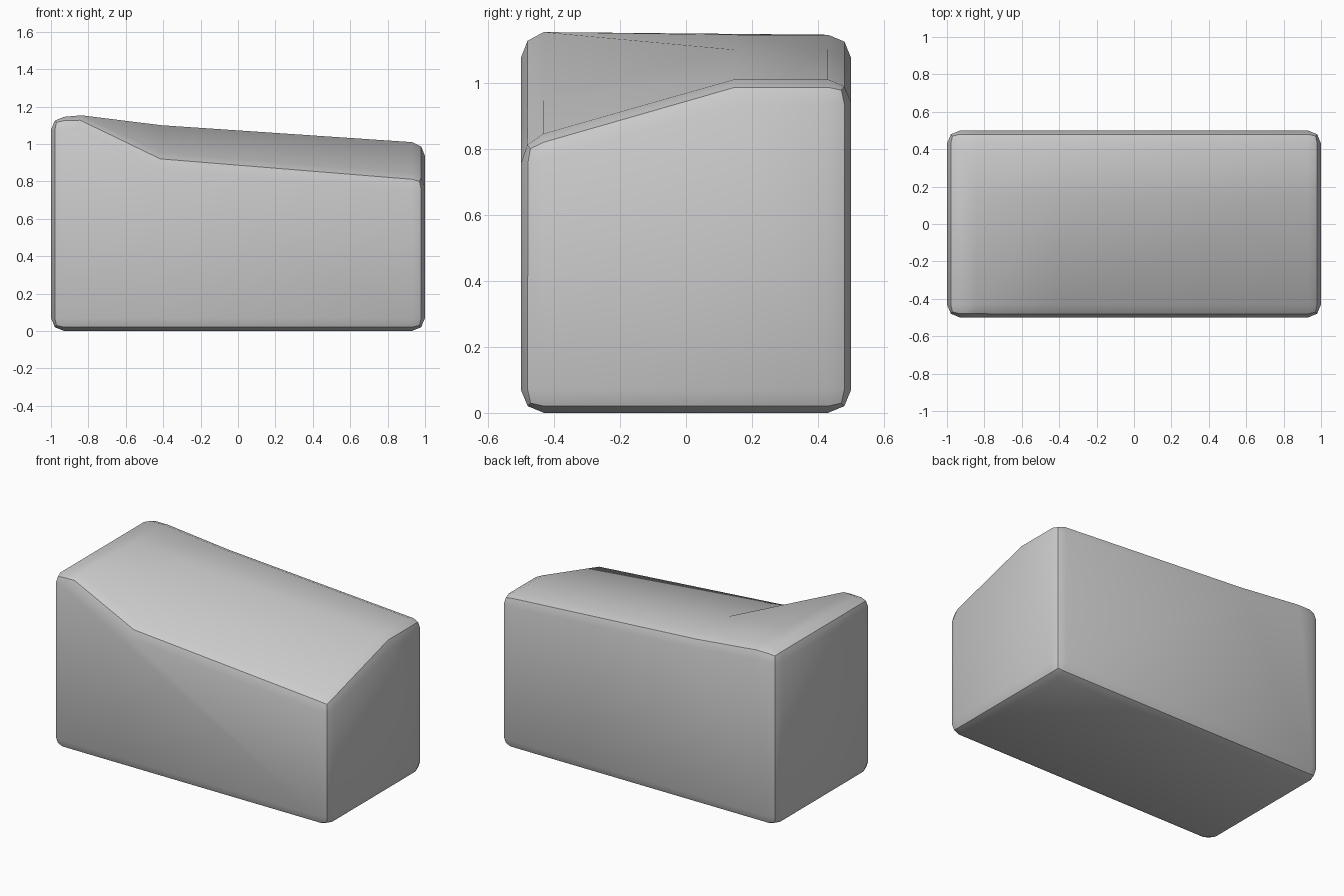
import bpy
import bmesh
import math

cube = bpy.data.objects.get("Cube")
if cube:
    bpy.data.objects.remove(cube)

# Stone colour
stone = bpy.data.materials.new("light_grey")
stone.use_nodes = True
colour = (0.6, 0.6, 0.6, 1)
stone.diffuse_color = colour
stone.node_tree.nodes["Principled BSDF"].inputs["Base Color"].default_value = colour

# Top surface: heights along x for each row in y
columns = [-1, -0.84, -0.41, 1]
rows = {
    -0.5: [1.145, 1.145, 0.935, 0.82],
    0.145: [1.145, 1.145, 1.10, 1.005],
    0.5: [1.145, 1.145, 1.10, 1.005],
}

bm = bmesh.new()
top = [[bm.verts.new((x, y, z)) for x, z in zip(columns, heights)]
       for y, heights in rows.items()]
for front, back in zip(top, top[1:]):
    for i in range(len(columns) - 1):
        bm.faces.new((front[i], front[i + 1], back[i + 1], back[i]))

# Walls and base: drop the outline straight down
outline = (top[0] + [row[-1] for row in top[1:]]
           + top[-1][-2::-1] + [row[0] for row in top[-2:0:-1]])
base = [bm.verts.new((v.co.x, v.co.y, 0)) for v in outline]
for i in range(len(outline)):
    j = (i + 1) % len(outline)
    bm.faces.new((outline[j], outline[i], base[i], base[j]))
bm.faces.new(base[::-1])
bmesh.ops.recalc_face_normals(bm, faces=bm.faces)

# Merge the flat walls so the bevel runs cleanly
bmesh.ops.dissolve_limit(bm, angle_limit=math.radians(0.5),
                         verts=bm.verts, edges=bm.edges)

# Rounded outer edges
sharp = [e for e in bm.edges if e.calc_face_angle(0) > math.radians(45)]
bmesh.ops.bevel(bm, geom=sharp, offset=0.07, offset_type='OFFSET',
                segments=2, profile=0.5, affect='EDGES', clamp_overlap=True)

mesh = bpy.data.meshes.new("sloped_block")
bm.to_mesh(mesh)
bm.free()
mesh.materials.append(stone)
block = bpy.data.objects.new("sloped_block", mesh)
bpy.context.collection.objects.link(block)

bpy.ops.object.select_all(action='DESELECT')
block.select_set(True)
bpy.context.view_layer.objects.active = block
bpy.ops.object.shade_smooth_by_angle(angle=math.radians(30))
